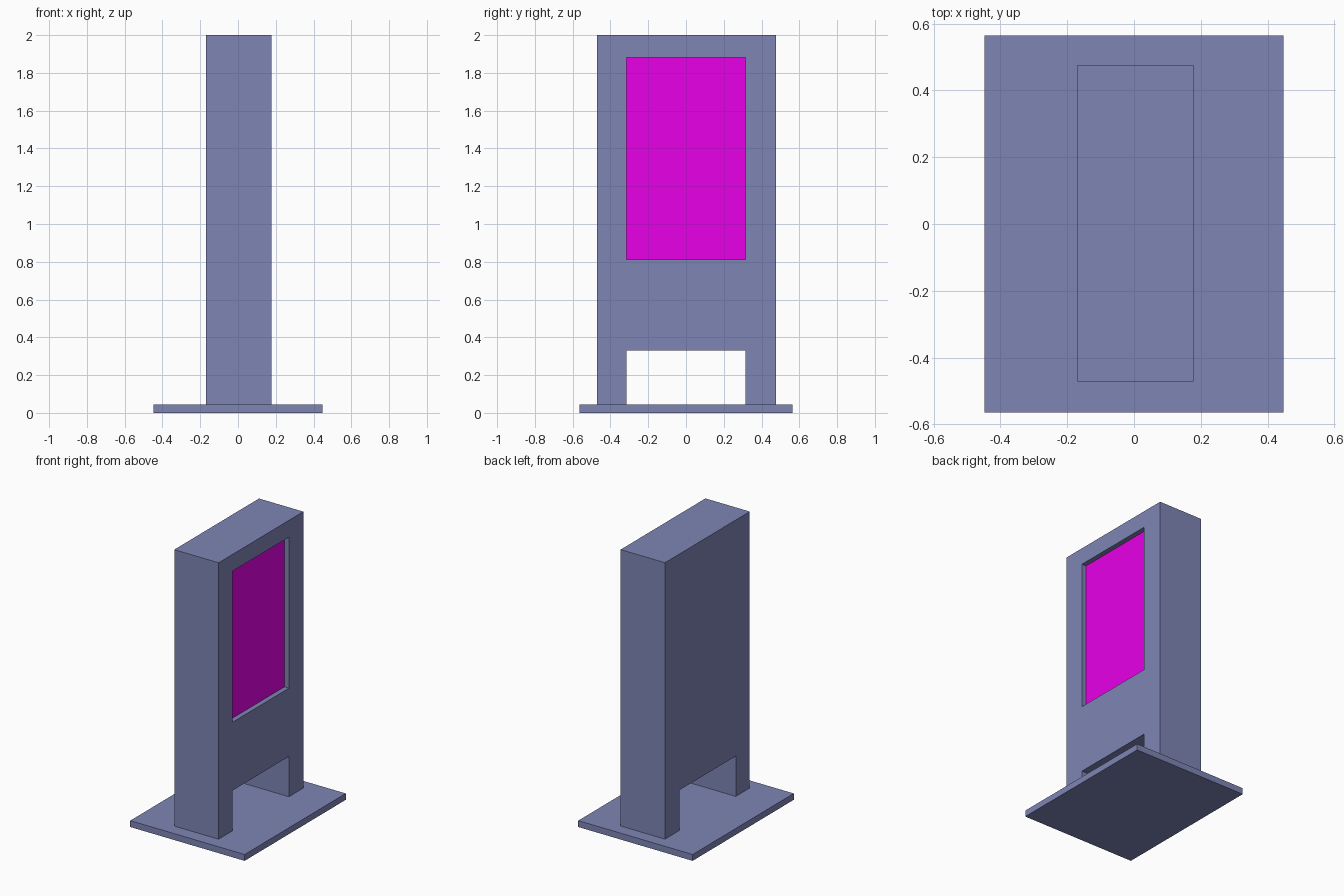
import bpy
import bmesh
from mathutils import Vector

if "Cube" in bpy.data.objects:
    bpy.data.objects.remove(bpy.data.objects["Cube"])

BASE_TOP = 0.045
X0, X1 = -0.169, 0.178         # cabinet back and display side
Y0, Y1 = -0.471, 0.476         # cabinet ends
OPEN = 0.315                   # half width shared by foot opening and display
SCREEN_Z = (0.813, 1.881)
DEPTH, PANEL = 0.035, 0.005    # visible recess depth, panel thickness


def material(name, color):
    mat = bpy.data.materials.new(name)
    mat.diffuse_color = (*color, 1.0)
    mat.use_nodes = True
    mat.node_tree.nodes["Principled BSDF"].inputs["Base Color"].default_value = mat.diffuse_color
    return mat


steel = material("blue_grey_paint", (0.21, 0.235, 0.46))
magenta = material("display_magenta", (0.8, 0.0, 0.8))


def new_object(name, bm, mat):
    bmesh.ops.recalc_face_normals(bm, faces=bm.faces)
    mesh = bpy.data.meshes.new(name)
    bm.to_mesh(mesh)
    bm.free()
    mesh.materials.append(mat)
    obj = bpy.data.objects.new(name, mesh)
    bpy.context.collection.objects.link(obj)
    return obj


def box(name, lo, hi, mat):
    lo, hi = Vector(lo), Vector(hi)
    bm = bmesh.new()
    bmesh.ops.create_cube(bm, size=1)
    bmesh.ops.scale(bm, vec=hi - lo, verts=bm.verts)
    bmesh.ops.translate(bm, vec=(lo + hi) / 2, verts=bm.verts)
    return new_object(name, bm, mat)


def extrude_profile(name, points, x0, x1, mat):
    bm = bmesh.new()
    face = bm.faces.new([bm.verts.new((x0, y, z)) for y, z in points])
    ext = bmesh.ops.extrude_face_region(bm, geom=[face], use_keep_orig=True)
    verts = [g for g in ext["geom"] if isinstance(g, bmesh.types.BMVert)]
    bmesh.ops.translate(bm, vec=(x1 - x0, 0, 0), verts=verts)
    return new_object(name, bm, mat)


# Floor plate
box("base_plate", (-0.4475, -0.565, 0), (0.4475, 0.565, BASE_TOP), steel)

# Cabinet standing on two feet with an opening between them
cabinet = extrude_profile("cabinet", [
    (Y0, BASE_TOP), (-OPEN, BASE_TOP), (-OPEN, 0.33), (OPEN, 0.33),
    (OPEN, BASE_TOP), (Y1, BASE_TOP), (Y1, 2.0), (Y0, 2.0)], X0, X1, steel)

# Display recess
floor_x = X1 - DEPTH - PANEL
cutter = box("recess_cutter", (floor_x, -OPEN, SCREEN_Z[0]),
             (X1 + 0.1, OPEN, SCREEN_Z[1]), steel)
cutter.hide_render = True
cutter.hide_set(True)
cut = cabinet.modifiers.new("recess", "BOOLEAN")
cut.operation = "DIFFERENCE"
cut.solver = "EXACT"
cut.object = cutter

# Coloured display panel at the bottom of the recess
box("display_panel", (floor_x, -OPEN, SCREEN_Z[0]),
    (X1 - DEPTH, OPEN, SCREEN_Z[1]), magenta)
